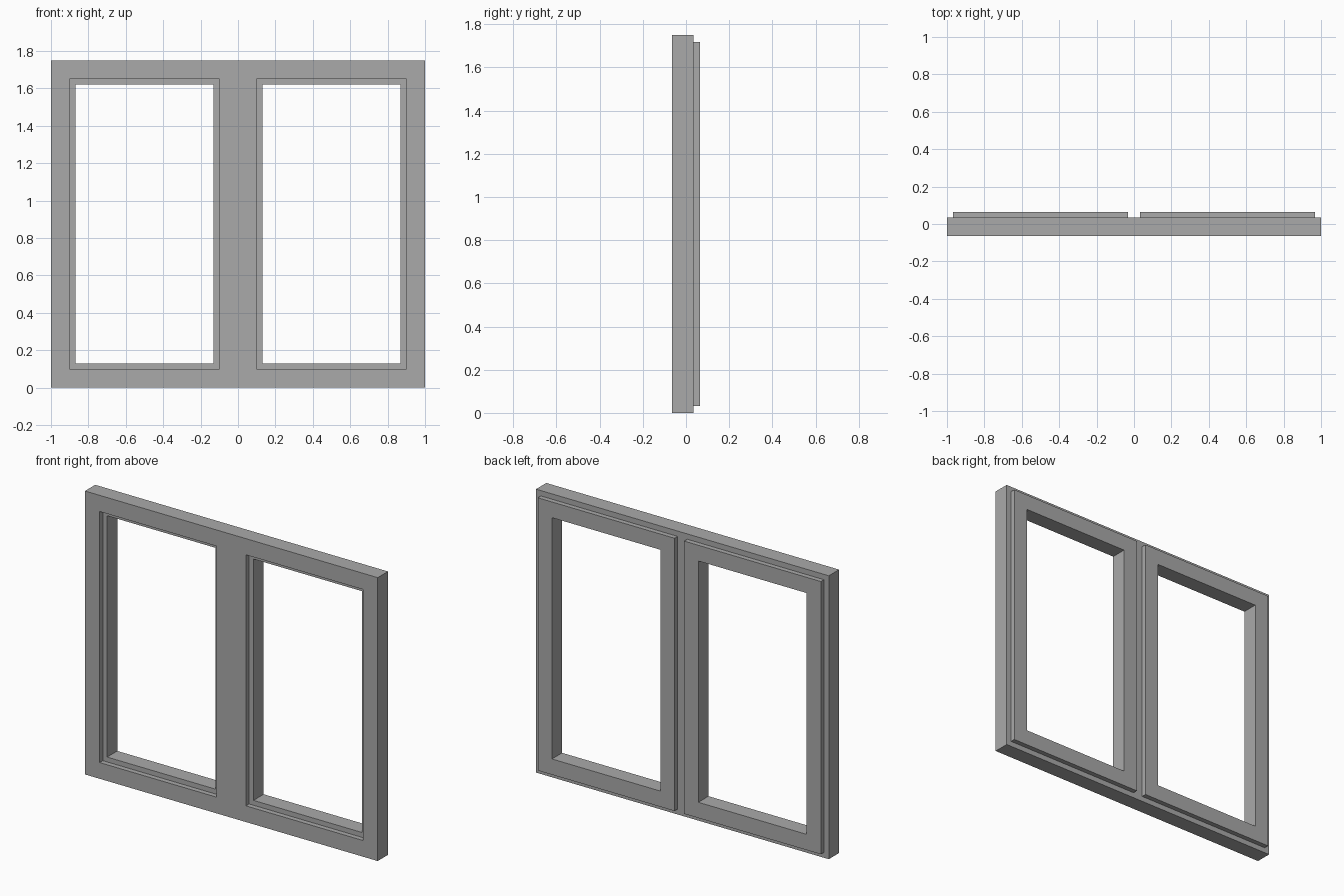
import bpy, bmesh

if "Cube" in bpy.data.objects:
    bpy.data.objects.remove(bpy.data.objects["Cube"])

W, H = 1.0, 1.75            # size of one half of the window
FRONT, BACK = -0.065, 0.035  # frame depth
STEP = -0.034               # rebate where the sash sits
SASH_BACK = 0.065

grey = bpy.data.materials.new("plain grey")
grey.diffuse_color = (0.4, 0.4, 0.4, 1)
grey.use_nodes = True
grey.node_tree.nodes["Principled BSDF"].inputs["Base Color"].default_value = grey.diffuse_color


def mitred_ring(name, profile, open_centre=False):
    """Sweep a closed (inset, y) profile round the half-window rectangle."""
    bm = bmesh.new()
    rings = []
    for sx, sz in ((0, 0), (1, 0), (1, 1), (0, 1)):
        rings.append([bm.verts.new((W - d if sx else d, y, H - d if sz else d))
                      for d, y in profile])
    n = len(profile)
    for i in range(4):
        a, b = rings[i], rings[(i + 1) % 4]
        for j in range(n):
            k = (j + 1) % n
            bm.faces.new((a[j], b[j], b[k], a[k]))
    bmesh.ops.recalc_face_normals(bm, faces=bm.faces)
    if open_centre:  # remove the hidden joint wall at x = 0
        hidden = [f for f in bm.faces if all(abs(v.co.x) < 1e-5 for v in f.verts)]
        bmesh.ops.delete(bm, geom=hidden, context='FACES')
    me = bpy.data.meshes.new(name)
    bm.to_mesh(me)
    bm.free()
    me.materials.append(grey)
    ob = bpy.data.objects.new(name, me)
    bpy.context.collection.objects.link(ob)
    # second half of the window
    mir = ob.modifiers.new("mirror", 'MIRROR')
    mir.use_axis[0] = True
    mir.merge_threshold = 0.0005
    return ob


# outer frame with centre mullion: stepped profile
mitred_ring("outer_frame", [(0, FRONT), (0.1, FRONT), (0.1, STEP),
                            (0.033, STEP), (0.033, BACK), (0, BACK)], True)

# pair of sashes seated in the rebates, standing proud at the back
mitred_ring("sashes", [(0.033, STEP), (0.13, STEP),
                       (0.13, SASH_BACK), (0.033, SASH_BACK)])
